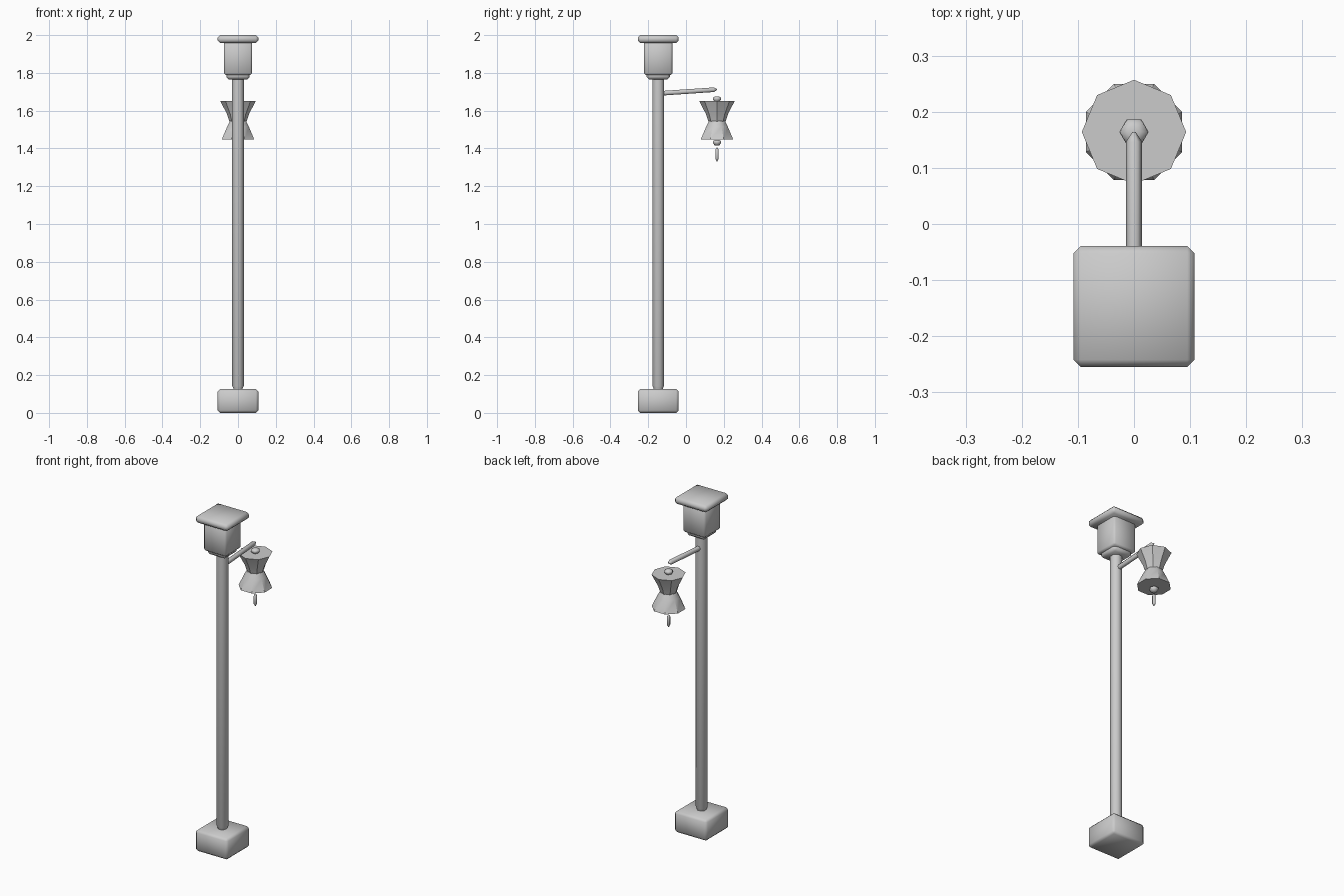
import bpy, bmesh, math
from mathutils import Vector

if "Cube" in bpy.data.objects:
    bpy.data.objects.remove(bpy.data.objects["Cube"])

PY = -0.147   # post centre line
LY = 0.164    # hanging lamp centre line

def finish(name, bm, angle=40):
    bmesh.ops.recalc_face_normals(bm, faces=bm.faces)
    me = bpy.data.meshes.new(name)
    bm.to_mesh(me)
    bm.free()
    ob = bpy.data.objects.new(name, me)
    bpy.context.collection.objects.link(ob)
    bpy.ops.object.select_all(action='DESELECT')
    ob.select_set(True)
    bpy.context.view_layer.objects.active = ob
    bpy.ops.object.shade_smooth_by_angle(angle=math.radians(angle))
    return ob

def block(name, half, z0, z1, bevel):
    bm = bmesh.new()
    bmesh.ops.create_cube(bm, size=1)
    for v in bm.verts:
        v.co = Vector((v.co.x * 2 * half, PY + v.co.y * 2 * half,
                       (z0 + z1) / 2 + v.co.z * (z1 - z0)))
    bmesh.ops.bevel(bm, geom=bm.edges[:], offset=bevel, segments=1,
                    profile=0.5, affect='EDGES')
    return finish(name, bm, 50)

def turned(name, start, end, profile, sides, phase=0.0, angle=40):
    """Rings of (distance along axis, radius); closed at both ends."""
    start, end = Vector(start), Vector(end)
    q = Vector((0, 0, 1)).rotation_difference((end - start).normalized())
    bm = bmesh.new()
    rings = []
    for d, r in profile:
        ring = []
        for i in range(sides):
            a = phase + 2 * math.pi * i / sides
            p = Vector((r * math.cos(a), r * math.sin(a), d))
            ring.append(bm.verts.new(start + q @ p))
        rings.append(ring)
    for a, b in zip(rings, rings[1:]):
        for i in range(sides):
            j = (i + 1) % sides
            bm.faces.new((a[i], a[j], b[j], b[i]))
    bm.faces.new(rings[0])
    bm.faces.new(rings[-1])
    return finish(name, bm, angle)

def upright(name, y, profile, sides, phase=0.0, angle=40):
    return turned(name, (0, y, 0), (0, y, 1), profile, sides, phase, angle)

# Post: foot, shaft and square head with cap
block("base_block", 0.108, 0.0, 0.126, 0.013)
upright("post_shaft", PY, [(0.12, 0.026), (0.131, 0.027), (0.142, 0.033), (1.775, 0.033)],
        8, math.pi / 8, 50)
block("head_collar", 0.061, 1.765, 1.81, 0.013)
block("head_box", 0.075, 1.788, 1.975, 0.01)
block("head_cap", 0.108, 1.958, 2.0, 0.013)

# Bracket arm, pointed at the tip
a, b = Vector((0, -0.13, 1.692)), Vector((0, 0.164, 1.712))
L = (b - a).length
turned("bracket_arm", a, b, [(0, 0.014), (L - 0.017, 0.014), (L, 0.003)], 6, 0, 65)

# Hourglass lamp
upright("lamp_upper", LY, [(1.543, 0.045), (1.553, 0.049), (1.581, 0.058), (1.650, 0.093)], 8)
upright("lamp_lower", LY, [(1.448, 0.093), (1.515, 0.062), (1.535, 0.051), (1.545, 0.046)],
        8, math.pi / 8)

# Knobs above and below the lamp, and the hanging drop
for name, z in (("top_knob", 1.661), ("bottom_knob", 1.431)):
    upright(name, LY, [(z - 0.016, 0.014), (z, 0.026), (z + 0.008, 0.024), (z + 0.015, 0.012)],
            6, 0, 65)
upright("hanging_drop", LY, [(1.332, 0.002), (1.346, 0.010), (1.392, 0.010), (1.406, 0.002)],
        6, 0, 65)
